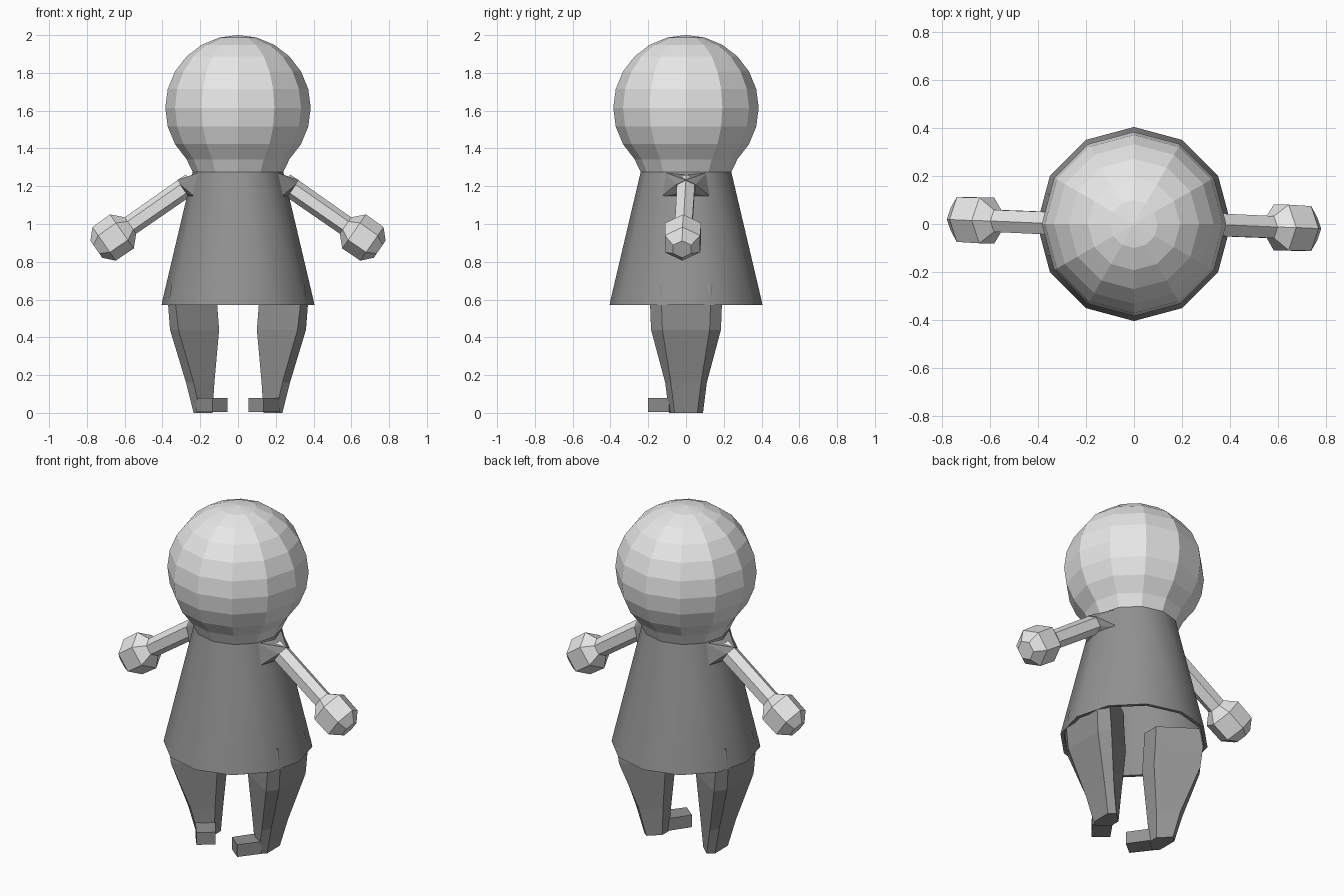
import bpy, bmesh
from math import sin, cos, pi, radians
from mathutils import Vector, Matrix

cube = bpy.data.objects.get("Cube")
if cube:
    bpy.data.objects.remove(cube, do_unlink=True)


def material(name, value):
    m = bpy.data.materials.new(name)
    m.use_nodes = True
    m.diffuse_color = (value, value, value, 1)
    m.node_tree.nodes["Principled BSDF"].inputs["Base Color"].default_value = m.diffuse_color
    return m


light_grey = material("light grey", 0.8)
mid_grey = material("mid grey", 0.29)


def finish(bm, name, mat, turn=None, flip=False):
    if turn:
        bm.transform(turn)
    bmesh.ops.recalc_face_normals(bm, faces=bm.faces)
    mesh = bpy.data.meshes.new(name)
    bm.to_mesh(mesh)
    bm.free()
    mesh.materials.append(mat)
    obj = bpy.data.objects.new(name, mesh)
    bpy.context.collection.objects.link(obj)
    return obj


def loft(rings, caps=True):
    """Join equal-length rings of points with quads."""
    bm = bmesh.new()
    rows = [[bm.verts.new(p) for p in ring] for ring in rings]
    for a, b in zip(rows, rows[1:]):
        for i in range(len(a)):
            j = (i + 1) % len(a)
            bm.faces.new((a[i], a[j], b[j], b[i]))
    if caps:
        bm.faces.new(rows[0])
        bm.faces.new(rows[-1])
    return bm


def hull(points):
    bm = bmesh.new()
    for p in points:
        bm.verts.new(p)
    bmesh.ops.convex_hull(bm, input=bm.verts)
    bmesh.ops.dissolve_limit(bm, angle_limit=radians(1), verts=bm.verts, edges=bm.edges)
    return bm


def ring(r, z):
    return [(r * cos(i * pi / 6), r * sin(i * pi / 6), z) for i in range(12)]


# Head: twelve-sided faceted ball, flared into the collar
R, CZ = 0.385, 1.615
profile = [(R * sin(radians(a)), CZ + R * cos(radians(a))) for a in range(15, 136, 15)]
profile = [(0.005, CZ + R)] + profile + [(0.24, 1.275)]
finish(loft([ring(r, z) for r, z in profile]), "head", light_grey)

# Dress: smooth cone with a thin hem and a hollow underside
dress_rings = [(0.24, 1.275), (0.4, 0.595), (0.405, 0.57), (0.385, 0.57), (0.24, 1.2)]
dress = finish(loft([ring(r, z) for r, z in dress_rings]), "dress", mid_grey)
bpy.context.view_layer.objects.active = dress
dress.select_set(True)
bpy.ops.object.shade_smooth_by_angle(angle=radians(35))
dress.select_set(False)

# Arms: six-sided rods with a swollen hand; the right one is the left turned round
start = Vector((0.27, 0, 1.2))
along = Vector((0.82, -0.035, -0.57)).normalized()
side = Vector((0, 1, 0))
up = along.cross(side).normalized()
if up.z < 0:
    up = -up


def arm_ring(t, r):
    return [start + along * t + up * r * cos(i * pi / 3) + side * r * sin(i * pi / 3)
            for i in range(6)]


arm_rings = [(-0.03, 0.055), (0.365, 0.053), (0.42, 0.11), (0.535, 0.108), (0.585, 0.055)]
for name, turn in (("left", Matrix.Identity(4)), ("right", Matrix.Rotation(pi, 4, "Z"))):
    finish(loft([arm_ring(t, r) for t, r in arm_rings]), name + "_arm", light_grey, turn)
    # Shoulder: short flare from the dress to the arm
    base = [(0.2, s * 0.115, 1.274) for s in (-1, 1)] + [(0.23, s * 0.13, 1.145) for s in (-1, 1)]
    finish(hull(base + arm_ring(0.025, 0.058)), name + "_shoulder", mid_grey, turn)


# Legs: tapering, narrow on the inside, with toes turned in
def leg_ring(z, inner, inner_y, edge, edge_y, outer, outer_y):
    return [(inner, -inner_y, z), (edge, -edge_y, z), (outer, -outer_y, z),
            (outer, outer_y, z), (edge, edge_y, z), (inner, inner_y, z)]


leg_rings = [
    leg_ring(0.68, 0.115, 0.05, 0.31, 0.185, 0.35, 0.13),
    leg_ring(0.57, 0.11, 0.05, 0.33, 0.19, 0.37, 0.13),
    leg_ring(0.44, 0.1, 0.05, 0.315, 0.185, 0.36, 0.125),
    leg_ring(0.16, 0.125, 0.04, 0.235, 0.11, 0.275, 0.08),
    leg_ring(0, 0.135, 0.03, 0.2, 0.09, 0.235, 0.06),
]
toe = [(0.055, -0.135), (0.135, -0.2), (0.22, -0.09), (0.135, -0.02)]
for name, s in (("left", 1), ("right", -1)):
    mirror = Matrix.Diagonal((s, 1, 1, 1))
    finish(loft(leg_rings), name + "_leg", mid_grey, mirror)
    finish(loft([[(x, y, z) for x, y in toe] for z in (0.005, 0.078)]),
           name + "_foot", mid_grey, mirror)
